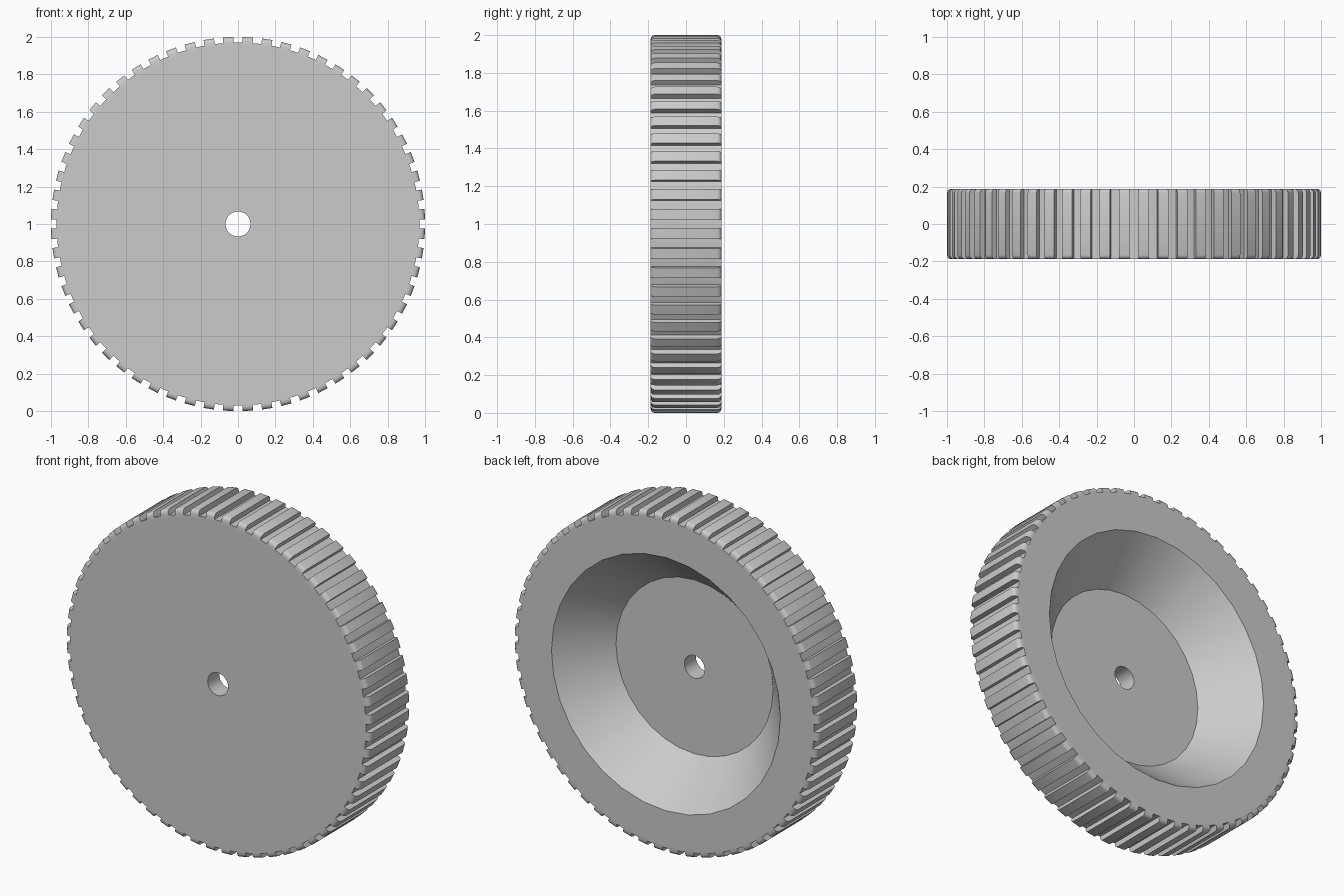
import bpy, bmesh, math
from mathutils import Matrix, Vector

old = bpy.data.objects.get("Cube")
if old:
    bpy.data.objects.remove(old, do_unlink=True)

HALF_WIDTH = 0.188
BODY_RADIUS = 0.97
TIP_RADIUS = 1.0
TOOTH_COUNT = 60
TOOTH_HALF = 0.028
ROUNDING = 0.022
AXLE = Vector((0, 0, 1))

grey = bpy.data.materials.new("plain grey")
grey.use_nodes = True
colour = (0.6, 0.6, 0.6, 1)
grey.diffuse_color = colour
grey.node_tree.nodes["Principled BSDF"].inputs["Base Color"].default_value = colour


def make_object(name, bm):
    bmesh.ops.recalc_face_normals(bm, faces=bm.faces)
    mesh = bpy.data.meshes.new(name)
    bm.to_mesh(mesh)
    bm.free()
    mesh.materials.append(grey)
    obj = bpy.data.objects.new(name, mesh)
    obj.location = AXLE
    bpy.context.collection.objects.link(obj)
    return obj


def frustum(name, front_y, back_y, front_r, back_r, sides):
    """Closed cone section along the y axis."""
    bm = bmesh.new()
    place = Matrix.Translation((0, (front_y + back_y) / 2, 0)) @ Matrix.Rotation(-math.pi / 2, 4, "X")
    bmesh.ops.create_cone(bm, cap_ends=True, segments=sides, radius1=front_r,
                          radius2=back_r, depth=back_y - front_y, matrix=place)
    return make_object(name, bm)


def activate(obj):
    bpy.ops.object.select_all(action="DESELECT")
    obj.select_set(True)
    bpy.context.view_layer.objects.active = obj


def cut(target, cutter):
    cutter.hide_render = True
    mod = target.modifiers.new("cut", "BOOLEAN")
    mod.operation = "DIFFERENCE"
    mod.solver = "EXACT"
    mod.object = cutter
    activate(target)
    bpy.ops.object.modifier_apply(modifier=mod.name)
    bpy.data.objects.remove(cutter, do_unlink=True)


# Wheel body with conical dish in the back and axle hole
body = frustum("wheel_body", -HALF_WIDTH, HALF_WIDTH, BODY_RADIUS, BODY_RADIUS, TOOTH_COUNT * 2)
cut(body, frustum("dish_cutter", -0.08, HALF_WIDTH + 0.1, 0.515, 0.838, 32))
cut(body, frustum("hole_cutter", -0.5, 0.5, 0.067, 0.067, 32))

# Tread teeth: a rounded-shoulder profile extruded across each tooth
profile = [(-HALF_WIDTH, BODY_RADIUS - 0.02)]
for side in (-1, 1):
    arc = [math.radians(a) for a in (0, 30, 60, 90)]
    if side > 0:
        arc.reverse()
    for a in arc:
        profile.append((side * (HALF_WIDTH - ROUNDING + ROUNDING * math.cos(a)),
                        TIP_RADIUS - ROUNDING + ROUNDING * math.sin(a)))
profile.append((HALF_WIDTH, BODY_RADIUS - 0.02))

bm = bmesh.new()
for i in range(TOOTH_COUNT):
    turn = Matrix.Rotation(math.tau * (i + 0.5) / TOOTH_COUNT, 4, "Y")
    face = bm.faces.new([bm.verts.new(turn @ Vector((-TOOTH_HALF, y, r))) for y, r in profile])
    made = bmesh.ops.extrude_face_region(bm, geom=[face])
    verts = [g for g in made["geom"] if isinstance(g, bmesh.types.BMVert)]
    bmesh.ops.translate(bm, verts=verts, vec=turn @ Vector((2 * TOOTH_HALF, 0, 0)))
teeth = make_object("tread_teeth", bm)

# Smooth curved surfaces, keep edges crisp
for obj in (body, teeth):
    activate(obj)
    bpy.ops.object.shade_smooth_by_angle(angle=math.radians(35))
